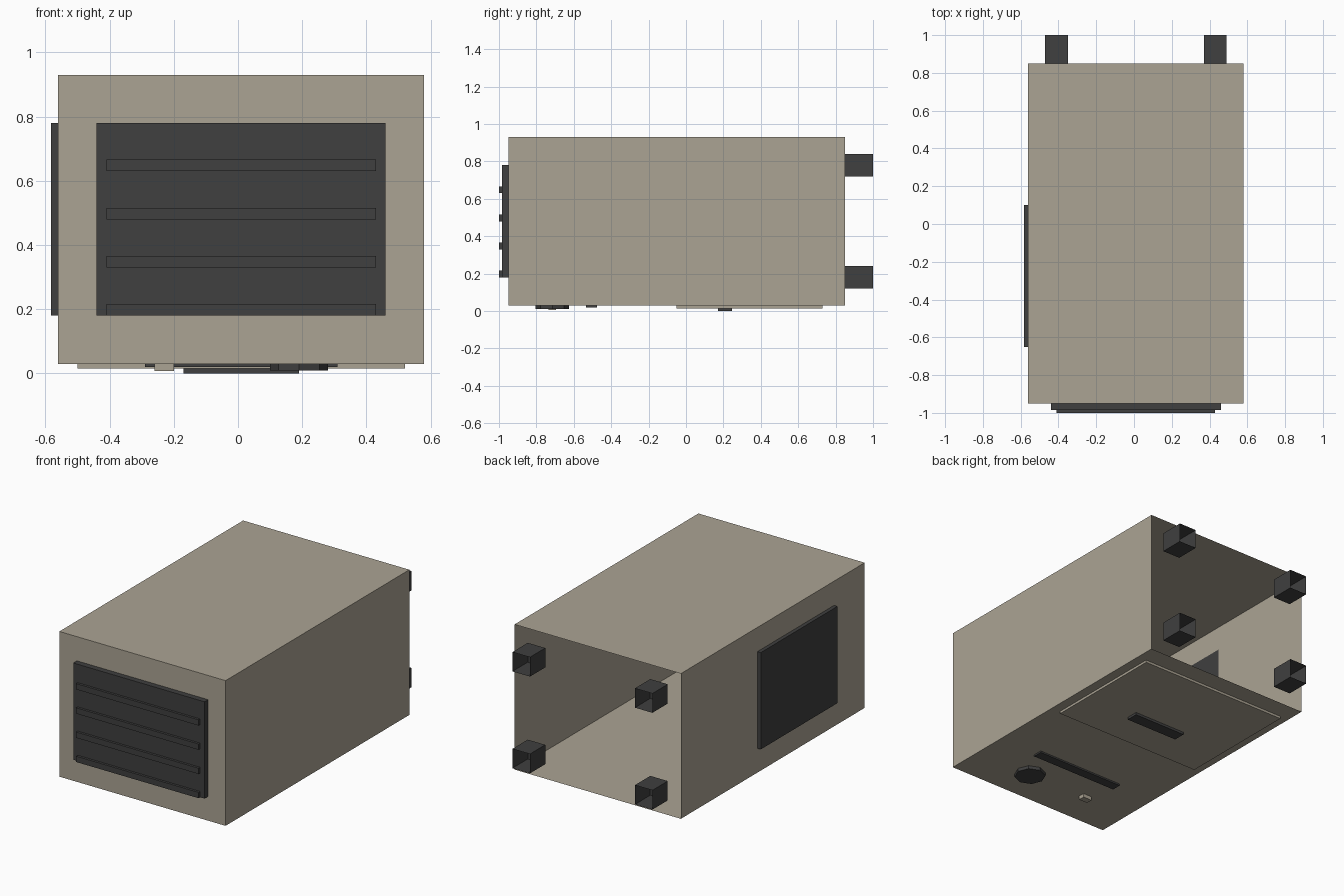
import bpy, bmesh
from mathutils import Matrix

if "Cube" in bpy.data.objects:
    bpy.data.objects.remove(bpy.data.objects["Cube"])


def material(name, rgb):
    m = bpy.data.materials.new(name)
    m.diffuse_color = (*rgb, 1)
    m.use_nodes = True
    m.node_tree.nodes["Principled BSDF"].inputs["Base Color"].default_value = m.diffuse_color
    return m


TAN = material("warm_beige", (0.41, 0.37, 0.295))
DARK = material("charcoal", (0.05, 0.05, 0.05))


def finish(name, bm, mat):
    me = bpy.data.meshes.new(name)
    bm.to_mesh(me)
    bm.free()
    me.materials.append(mat)
    ob = bpy.data.objects.new(name, me)
    bpy.context.collection.objects.link(ob)
    return ob


def box(name, x, y, z, mat, open_back=False):
    """Box from (min, max) ranges, optionally without its +y face."""
    bm = bmesh.new()
    bmesh.ops.create_cube(bm, size=1)
    for v in bm.verts:
        v.co = [r[0] if c < 0 else r[1] for c, r in zip(v.co, (x, y, z))]
    bm.normal_update()
    if open_back:
        back = [f for f in bm.faces if f.normal.y > 0.9]
        bmesh.ops.delete(bm, geom=back, context='FACES')
    return finish(name, bm, mat)


def disc(name, x, y, z, radius, sides, mat):
    """Upright low-poly cylinder spanning the z range."""
    bm = bmesh.new()
    bmesh.ops.create_cone(bm, cap_ends=True, segments=sides, radius1=radius,
                          radius2=radius, depth=z[1] - z[0],
                          matrix=Matrix.Translation((x, y, sum(z) / 2)))
    return finish(name, bm, mat)


# Housing, open at the back
box("housing", (-0.56, 0.58), (-0.95, 0.85), (0.03, 0.93), TAN, True)

# Front grille with raised slats
box("front_grille", (-0.44, 0.46), (-0.985, -0.949), (0.18, 0.78), DARK)
for i in range(4):
    z = 0.18 + 0.15 * i
    box(f"grille_slat_{i + 1}", (-0.41, 0.43), (-1.0, -0.98), (z, z + 0.036), DARK)

# Side vent panel
box("side_panel", (-0.583, -0.559), (-0.65, 0.10), (0.18, 0.78), DARK)

# Four hollow feet at the back
for side, x in (("left", -0.41), ("right", 0.43)):
    for level, z in (("lower", 0.18), ("upper", 0.78)):
        box(f"{level}_{side}_foot", (x - 0.06, x + 0.06), (0.85, 1.0),
            (z - 0.06, z + 0.06), DARK, True)

# Underside: door plate with handle, slot, dial and small button
box("door_plate", (-0.50, 0.52), (-0.05, 0.73), (0.015, 0.03), TAN)
box("door_handle", (-0.17, 0.19), (0.17, 0.245), (0.0, 0.016), DARK)
box("slot", (-0.29, 0.31), (-0.535, -0.475), (0.02, 0.031), DARK)
disc("dial", 0.19, -0.715, (0.01, 0.031), 0.09, 8, DARK)
box("button", (-0.26, -0.20), (-0.735, -0.695), (0.007, 0.031), TAN)
